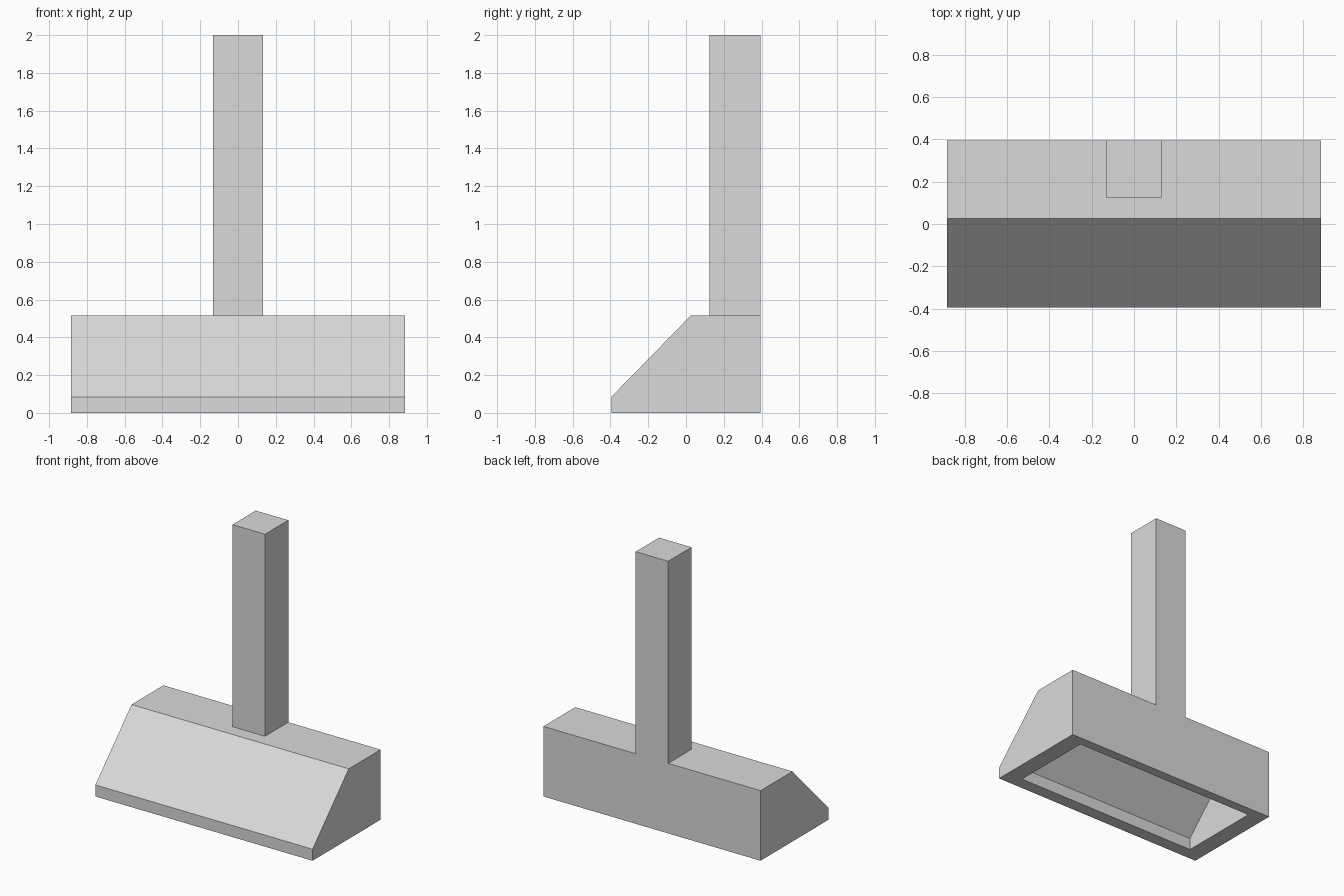
import bpy, bmesh

if "Cube" in bpy.data.objects:
    bpy.data.objects.remove(bpy.data.objects["Cube"], do_unlink=True)

# One plain light grey metal
metal = bpy.data.materials.new("light_grey_metal")
metal.use_nodes = True
grey = (0.7, 0.7, 0.7, 1)
metal.diffuse_color = grey
metal.node_tree.nodes["Principled BSDF"].inputs["Base Color"].default_value = grey


def open_prism(bm, half_width, profile):
    """Extrude a (y, z) profile along x with an open underside; return its bottom corners."""
    a, b = [[bm.verts.new((x, y, z)) for y, z in profile]
            for x in (-half_width, half_width)]
    bm.faces.new(a)
    bm.faces.new(b)
    for i in range(len(profile) - 1):
        bm.faces.new((a[i], a[i + 1], b[i + 1], b[i]))
    return [a[0], a[-1], b[-1], b[0]]


def finish(bm, name):
    bmesh.ops.recalc_face_normals(bm, faces=bm.faces)
    mesh = bpy.data.meshes.new(name)
    bm.to_mesh(mesh)
    bm.free()
    mesh.materials.append(metal)
    obj = bpy.data.objects.new(name, mesh)
    bpy.context.collection.objects.link(obj)


# Hood canopy: sloped outer shell, hollow inside, joined by a flat bottom rim
bm = bmesh.new()
outer = open_prism(bm, 0.883, [(-0.395, 0), (-0.395, 0.085), (0.025, 0.515),
                               (0.395, 0.515), (0.395, 0)])
inner = open_prism(bm, 0.755, [(-0.30, 0), (-0.30, 0.087), (0.02, 0.415),
                               (0.325, 0.415), (0.325, 0)])
for i in range(4):
    j = (i + 1) % 4
    bm.faces.new((outer[i], outer[j], inner[j], inner[i]))
finish(bm, "hood_canopy")

# Chimney duct: square column flush with the back of the canopy
bm = bmesh.new()
bmesh.ops.create_cube(bm, size=1)
bmesh.ops.scale(bm, vec=(0.264, 0.27, 1.485), verts=bm.verts)
bmesh.ops.translate(bm, vec=(0, 0.26, 0.515 + 1.485 / 2), verts=bm.verts)
finish(bm, "chimney_duct")
